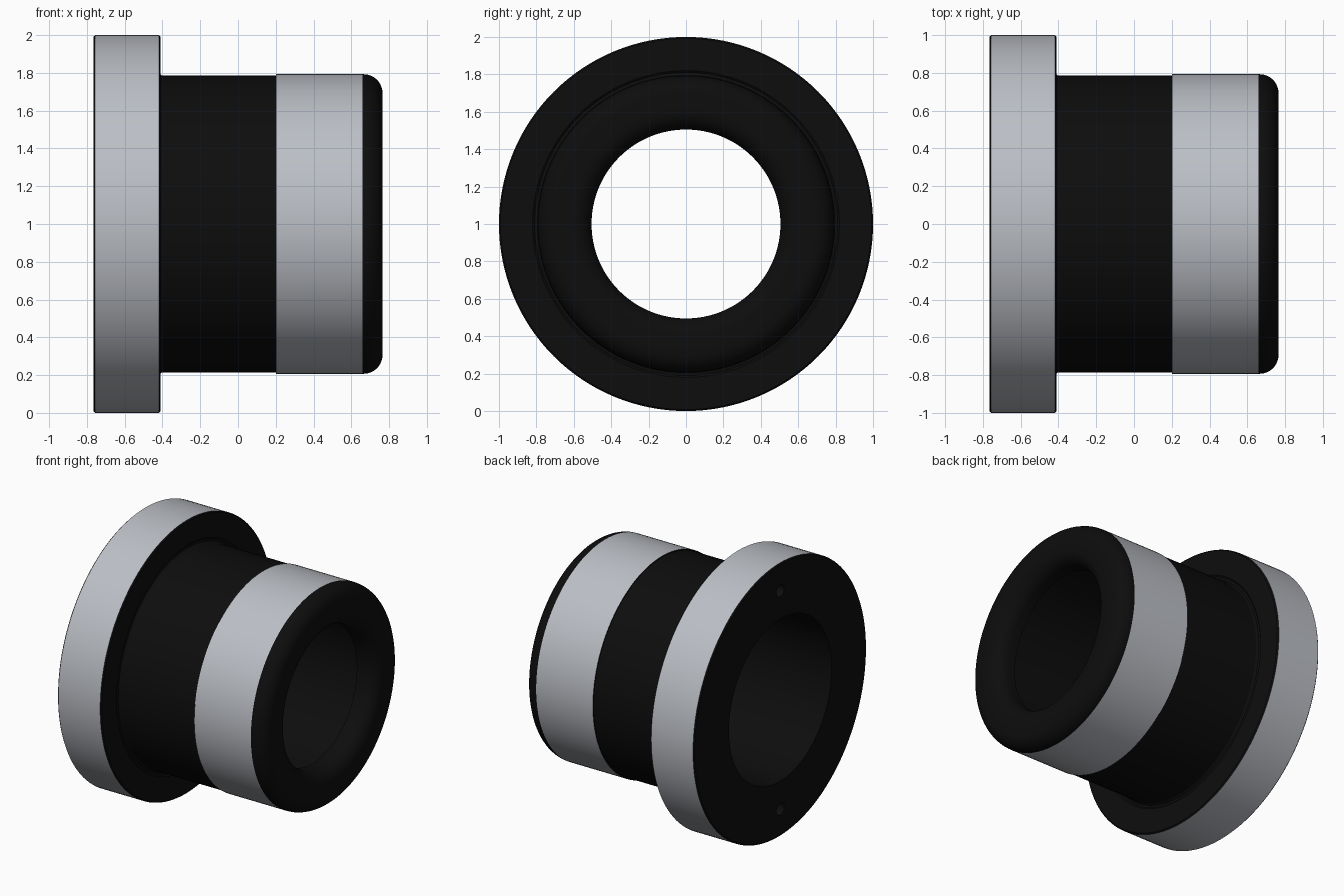
import bpy, bmesh
from math import sin, cos, pi, radians

if "Cube" in bpy.data.objects:
    bpy.data.objects.remove(bpy.data.objects["Cube"])

SEG = 128


def arc(cx, cr, rad, a0, a1, n=7):
    """Points of a fillet in (x, radius) space, angles in degrees."""
    return [(cx + rad * cos(radians(a0 + (a1 - a0) * i / n)),
             cr + rad * sin(radians(a0 + (a1 - a0) * i / n))) for i in range(n + 1)]


def finish(name, bm, mats):
    bmesh.ops.recalc_face_normals(bm, faces=bm.faces)
    mesh = bpy.data.meshes.new(name)
    bm.to_mesh(mesh)
    bm.free()
    for m in mats:
        mesh.materials.append(m)
    ob = bpy.data.objects.new(name, mesh)
    bpy.context.collection.objects.link(ob)
    return ob


def lathe(name, profile, grey_spans, mats):
    """Revolve a closed (x, radius) profile around the x axis at z = 1."""
    bm = bmesh.new()
    rings = [[bm.verts.new((x, r * cos(2 * pi * k / SEG), 1 + r * sin(2 * pi * k / SEG)))
              for k in range(SEG)] for x, r in profile]
    n = len(profile)
    for i in range(n):
        j = (i + 1) % n
        (x0, r0), (x1, r1) = profile[i], profile[j]
        grey = any(abs(r0 - r) < 1e-4 and abs(r1 - r) < 1e-4 and
                   a - 1e-4 <= min(x0, x1) and max(x0, x1) <= b + 1e-4
                   for a, b, r in grey_spans)
        for k in range(SEG):
            m = (k + 1) % SEG
            f = bm.faces.new((rings[i][k], rings[i][m], rings[j][m], rings[j][k]))
            f.material_index = 1 if grey else 0
    return finish(name, bm, mats)


dark = bpy.data.materials.new("dark_finish")
dark.diffuse_color = (0.004, 0.004, 0.004, 1)
dark.use_nodes = True
dark.node_tree.nodes["Principled BSDF"].inputs["Base Color"].default_value = dark.diffuse_color
grey = bpy.data.materials.new("ground_steel")
grey.diffuse_color = (0.5, 0.52, 0.56, 1)
grey.use_nodes = True
grey.node_tree.nodes["Principled BSDF"].inputs["Base Color"].default_value = grey.diffuse_color

# Flanged bushing: flange, waist, ground band, rounded nose, inner lip, wide bore
profile = [(-0.765, 0.595), (-0.765, 0.992), (-0.757, 1.0), (-0.418, 1.0), (-0.41, 0.992),
           (-0.41, 0.82), (-0.418, 0.81), (-0.415, 0.795), (-0.40, 0.785)]
profile += [(0.2, 0.785), (0.2, 0.793), (0.66, 0.793)]
profile += arc(0.665, 0.693, 0.10, 90, 0, 10)
profile += arc(0.665, 0.605, 0.10, 0, -90, 10)
profile += [(0.61, 0.505), (0.61, 0.595)]
bushing = lathe("flanged_bushing", profile,
                [(-0.757, -0.418, 1.0), (0.2, 0.66, 0.793)], [dark, grey])

# Two small blind holes in the flange's back face
bm = bmesh.new()
for s in (-1, 1):
    made = bmesh.ops.create_cone(bm, cap_ends=True, segments=24,
                                 radius1=0.045, radius2=0.045, depth=0.16)
    for v in made["verts"]:
        x, y, z = v.co
        v.co = (z - 0.765, y, 1 + s * 0.8 - x)
cutter = finish("hole_cutter", bm, [dark])
cutter.hide_render = True
mod = bushing.modifiers.new("holes", 'BOOLEAN')
mod.operation = 'DIFFERENCE'
mod.solver = 'EXACT'
mod.object = cutter

bpy.ops.object.select_all(action='DESELECT')
bushing.select_set(True)
bpy.context.view_layer.objects.active = bushing
bpy.ops.object.modifier_apply(modifier="holes")
bpy.data.objects.remove(cutter)
bpy.ops.object.shade_smooth_by_angle(angle=radians(25))
